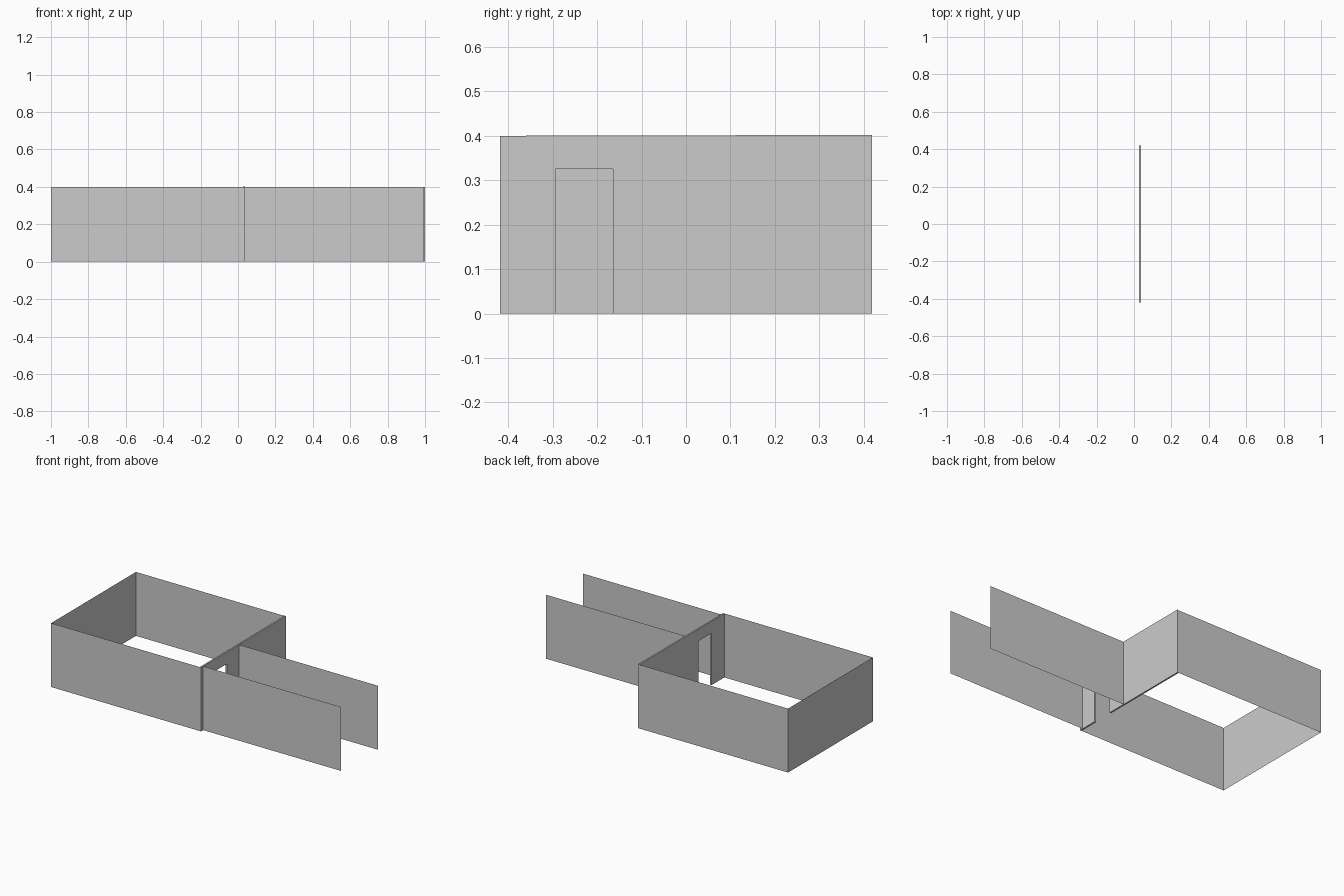
import bpy

if "Cube" in bpy.data.objects:
    bpy.data.objects.remove(bpy.data.objects["Cube"])

H = 0.4  # wall height


def make_mesh(name, verts, faces):
    mesh = bpy.data.meshes.new(name)
    mesh.from_pydata(verts, [], faces)
    obj = bpy.data.objects.new(name, mesh)
    bpy.context.collection.objects.link(obj)
    return obj


def wall(name, path):
    """Paper-thin upright wall along a floor path."""
    n = len(path)
    verts = [(x, y, z) for z in (0, H) for x, y in path]
    return make_mesh(name, verts, [(i, i + 1, n + i + 1, n + i) for i in range(n - 1)])


def slab(name, profile, x0, x1):
    """Solid wall from a (y, z) outline, given thickness along x."""
    n = len(profile)
    verts = [(x, y, z) for x in (x0, x1) for y, z in profile]
    faces = [tuple(reversed(range(n))), tuple(range(n, 2 * n))]
    faces += [(i, (i + 1) % n, n + (i + 1) % n, n + i) for i in range(n)]
    return make_mesh(name, verts, faces)


# Three outer walls of the room
wall("room_walls", [(0.028, -0.419), (-1, -0.419), (-1, 0.419), (0.028, 0.419)])

# Dividing wall with the doorway cut into its outline
slab("doorway_wall", [(-0.419, 0), (-0.294, 0), (-0.294, 0.325), (-0.164, 0.325),
                      (-0.164, 0), (0.419, 0), (0.419, 0.402), (-0.419, H)],
     0.028, 0.038)

# Two parallel corridor walls
wall("corridor_front_wall", [(0.038, -0.398), (0.993, -0.398)])
wall("corridor_back_wall", [(0.038, -0.045), (1, -0.045)])
